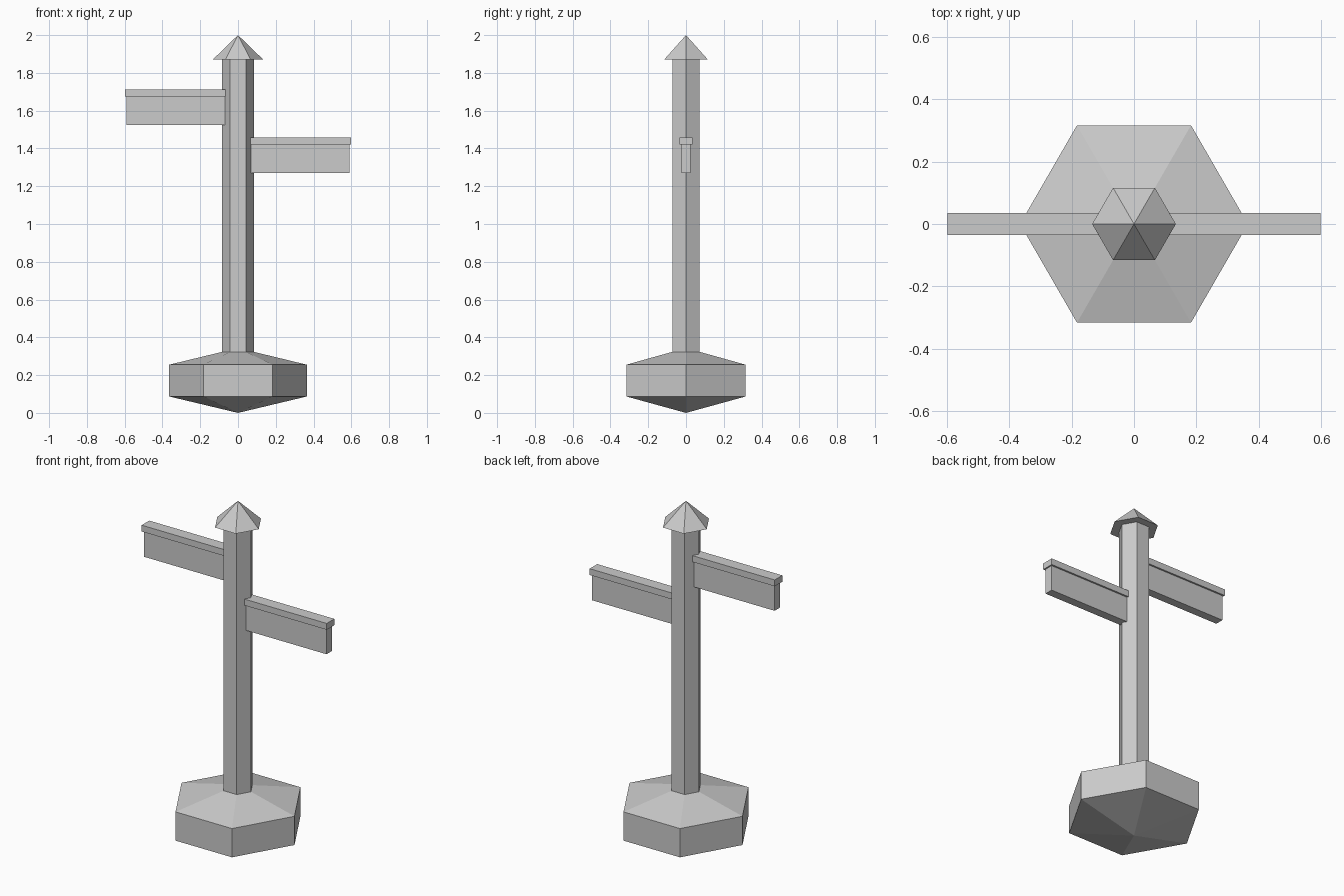
import bpy, bmesh
from math import cos, sin, pi

if "Cube" in bpy.data.objects:
    bpy.data.objects.remove(bpy.data.objects["Cube"])

SIDES = 6


def finish(name, bm):
    bmesh.ops.recalc_face_normals(bm, faces=bm.faces)
    mesh = bpy.data.meshes.new(name)
    bm.to_mesh(mesh)
    bm.free()
    obj = bpy.data.objects.new(name, mesh)
    bpy.context.collection.objects.link(obj)
    return obj


def hex_lathe(name, profile):
    """Six-sided solid from (radius, z) pairs; radius 0 makes a point."""
    bm = bmesh.new()
    rings = []
    for r, z in profile:
        n = SIDES if r > 0 else 1
        rings.append([bm.verts.new((r * cos(2 * pi * i / SIDES),
                                    r * sin(2 * pi * i / SIDES), z)) for i in range(n)])
    for low, high in zip(rings, rings[1:]):
        for i in range(SIDES):
            j = (i + 1) % SIDES
            if len(low) == 1:
                bm.faces.new((low[0], high[j], high[i]))
            elif len(high) == 1:
                bm.faces.new((low[i], low[j], high[0]))
            else:
                bm.faces.new((low[i], low[j], high[j], high[i]))
    for ring in (rings[0], rings[-1]):
        if len(ring) > 1:
            bm.faces.new(ring)
    return finish(name, bm)


def box(name, x0, x1, half_y, z0, z1):
    bm = bmesh.new()
    bmesh.ops.create_cube(bm, size=1)
    for v in bm.verts:
        v.co = (x0 if v.co.x < 0 else x1,
                -half_y if v.co.y < 0 else half_y,
                z0 if v.co.z < 0 else z1)
    return finish(name, bm)


# Stone base, post and pointed cap
hex_lathe("base", [(0, 0), (0.365, 0.087), (0.365, 0.255), (0.084, 0.323)])
hex_lathe("post", [(0.084, 0.30), (0.084, 1.87)])
hex_lathe("post_cap", [(0.134, 1.87), (0, 2.0)])

# Two sign boards, each with an overhanging top rail
for side, sign, z in (("left", -1, 1.525), ("right", 1, 1.271)):
    xs = sorted((sign * 0.07, sign * 0.59))
    box(side + "_sign_board", *xs, 0.025, z, z + 0.15)
    xs = sorted((sign * 0.067, sign * 0.598))
    box(side + "_sign_rail", *xs, 0.035, z + 0.149, z + 0.186)
